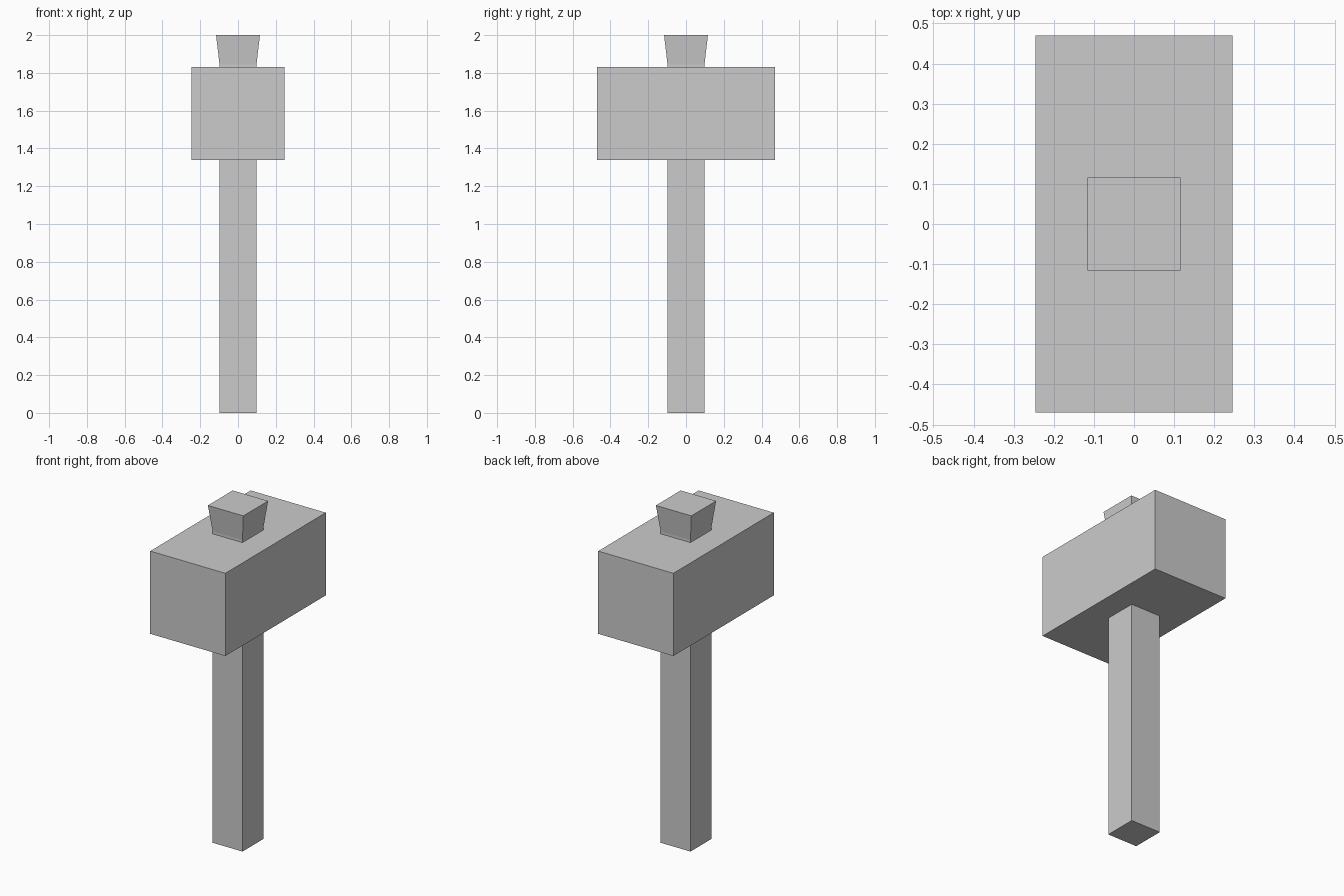
import bpy, bmesh

if "Cube" in bpy.data.objects:
    bpy.data.objects.remove(bpy.data.objects["Cube"])


def square_loft(name, sections):
    """Closed solid through rectangular sections (half_x, half_y, z)."""
    bm = bmesh.new()
    rings = [[bm.verts.new((sx * hx, sy * hy, z))
              for sx, sy in ((-1, -1), (1, -1), (1, 1), (-1, 1))]
             for hx, hy, z in sections]
    for low, high in zip(rings, rings[1:]):
        for i in range(4):
            j = (i + 1) % 4
            bm.faces.new((low[i], low[j], high[j], high[i]))
    bm.faces.new(rings[0][::-1])
    bm.faces.new(rings[-1])
    mesh = bpy.data.meshes.new(name)
    bm.to_mesh(mesh)
    bm.free()
    obj = bpy.data.objects.new(name, mesh)
    bpy.context.collection.objects.link(obj)
    return obj


# Handle: straight square shaft through the head, flared at its top end
square_loft("handle", [(0.098, 0.098, 0), (0.098, 0.098, 1.845), (0.116, 0.116, 2.0)])

# Mallet head: long block along y
square_loft("mallet_head", [(0.246, 0.47, 1.34), (0.246, 0.47, 1.83)])
